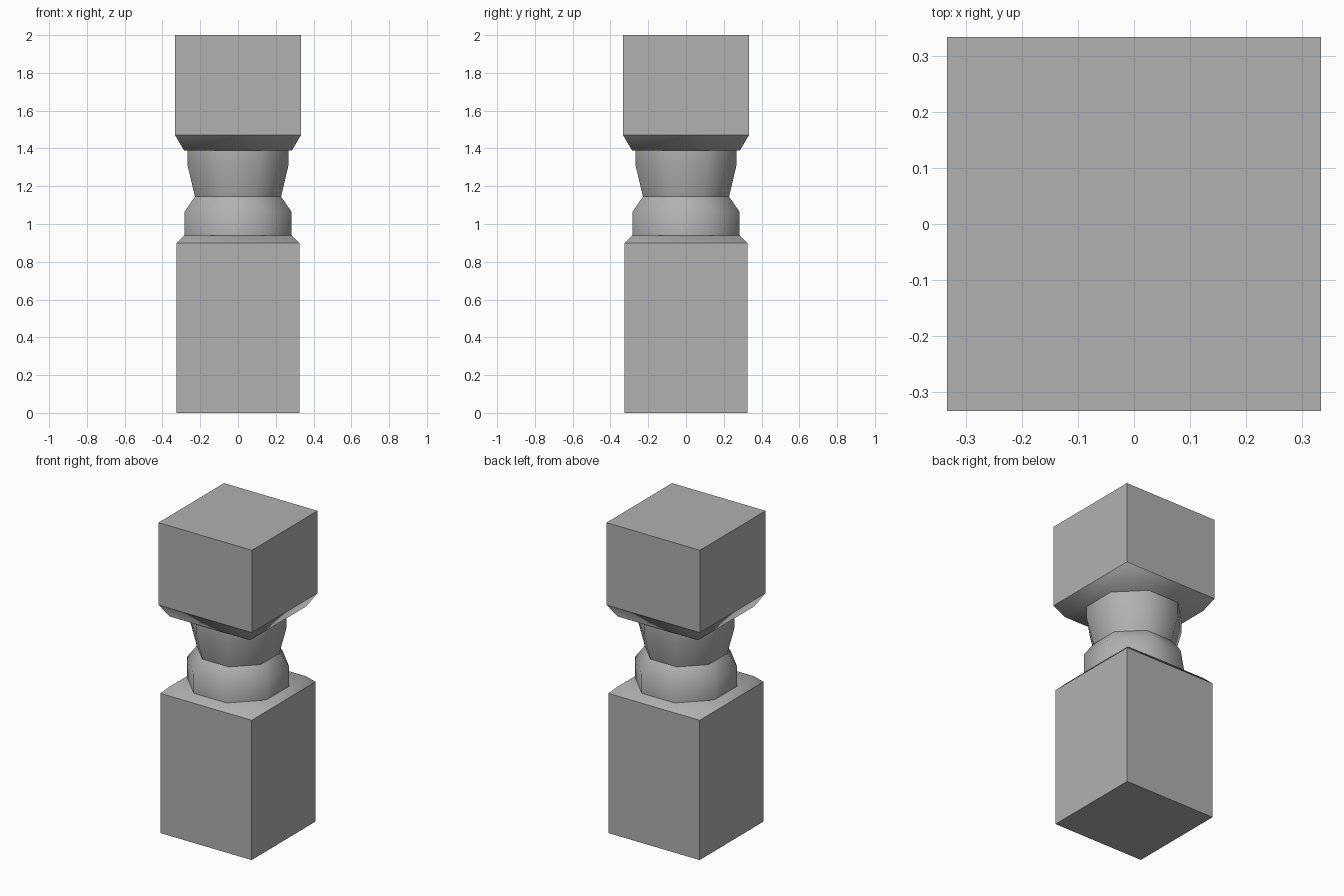
import bpy, bmesh, math

if "Cube" in bpy.data.objects:
    bpy.data.objects.remove(bpy.data.objects["Cube"])

# Mid grey stone
stone = bpy.data.materials.new("grey_stone")
stone.diffuse_color = (0.44, 0.44, 0.44, 1)
stone.use_nodes = True
stone.node_tree.nodes["Principled BSDF"].inputs["Base Color"].default_value = stone.diffuse_color


def loft(name, profile, sides, is_sharp):
    """Stack of regular polygons, flat sides facing the axes; profile = (half width, z)."""
    bm = bmesh.new()
    step = 2 * math.pi / sides
    rings = []
    for half, z in profile:
        r = half / math.cos(step / 2)
        rings.append([bm.verts.new((r * math.cos((i + 0.5) * step),
                                    r * math.sin((i + 0.5) * step), z))
                      for i in range(sides)])
    for low, high in zip(rings, rings[1:]):
        for i in range(sides):
            j = (i + 1) % sides
            bm.faces.new((low[i], low[j], high[j], high[i]))
    bm.faces.new(rings[0][::-1])
    bm.faces.new(rings[-1])
    bm.normal_update()
    for f in bm.faces:
        f.smooth = True
    for e in bm.edges:
        e.smooth = not is_sharp(e)
    mesh = bpy.data.meshes.new(name)
    bm.to_mesh(mesh)
    bm.free()
    mesh.materials.append(stone)
    obj = bpy.data.objects.new(name, mesh)
    bpy.context.collection.objects.link(obj)
    return obj


def wall_edge(e):
    """Crisp edges around the upright walls; the chamfer blends into its cap."""
    return any(abs(f.normal.z) < 0.01 for f in e.link_faces)


def crease(e):
    """Sharp at the waist and caps, smooth across the 45 degree facets."""
    return e.calc_face_angle() > math.radians(46.5)


# Square base with a chamfered top rim
loft("base_block", [(0.325, 0), (0.325, 0.90), (0.285, 0.94)], 4, wall_edge)

# Eight-sided turned neck with a narrow waist
loft("turned_neck", [(0.283, 0.94), (0.283, 1.065), (0.228, 1.145),
                     (0.267, 1.31), (0.267, 1.39)], 8, crease)

# Square top with a chamfered lower rim
loft("top_block", [(0.286, 1.39), (0.333, 1.47), (0.333, 2.0)], 4, wall_edge)
